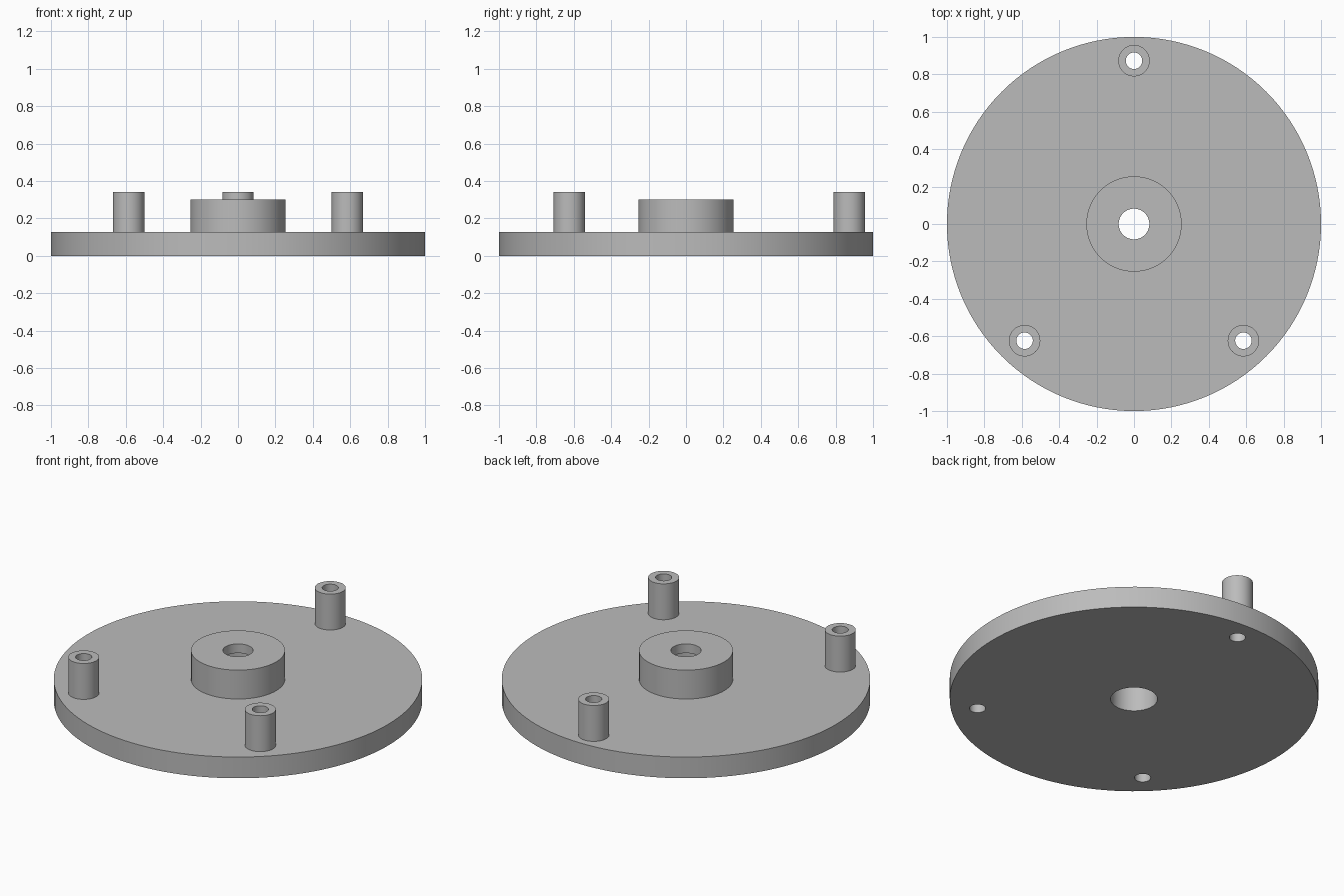
import bpy
import bmesh
from math import pi
from mathutils import Matrix

cube = bpy.data.objects.get("Cube")
if cube:
    bpy.data.objects.remove(cube, do_unlink=True)

PLATE_TOP = 0.127
BORE_RADIUS = 0.127
SCREW_RADIUS = 0.044
POSTS = {"back_post": (0, 0.873), "left_post": (0.585, -0.624), "right_post": (-0.585, -0.624)}

grey = bpy.data.materials.new("machined_grey")
grey.use_nodes = True
grey.diffuse_color = (0.5, 0.5, 0.5, 1)
grey.node_tree.nodes["Principled BSDF"].inputs["Base Color"].default_value = (0.5, 0.5, 0.5, 1)


def add_object(name, bm, location=(0, 0, 0)):
    bmesh.ops.recalc_face_normals(bm, faces=bm.faces)
    mesh = bpy.data.meshes.new(name)
    bm.to_mesh(mesh)
    bm.free()
    mesh.materials.append(grey)
    obj = bpy.data.objects.new(name, mesh)
    obj.location = location
    bpy.context.collection.objects.link(obj)
    return obj


def smooth(obj):
    bpy.ops.object.select_all(action='DESELECT')
    obj.select_set(True)
    bpy.context.view_layer.objects.active = obj
    bpy.ops.object.shade_smooth_by_angle(angle=pi / 6)


def cylinder(name, radius, bottom, top, location=(0, 0, 0), segments=64):
    bm = bmesh.new()
    bmesh.ops.create_cone(bm, cap_ends=True, segments=segments, radius1=radius, radius2=radius,
                          depth=top - bottom, matrix=Matrix.Translation((0, 0, (bottom + top) / 2)))
    return add_object(name, bm, location)


def lathe(name, profile, location=(0, 0, 0), segments=64):
    bm = bmesh.new()
    verts = [bm.verts.new((r, 0, z)) for r, z in profile]
    edges = [bm.edges.new(pair) for pair in zip(verts, verts[1:])]
    bmesh.ops.spin(bm, geom=verts + edges, cent=(0, 0, 0), axis=(0, 0, 1),
                   angle=2 * pi, steps=segments, use_duplicate=False)
    bmesh.ops.remove_doubles(bm, verts=bm.verts, dist=0.0001)
    obj = add_object(name, bm, location)
    # The open tube is oriented by its top rim
    if max(obj.data.polygons, key=lambda p: p.center.z).normal.z < 0:
        obj.data.flip_normals()
    smooth(obj)
    return obj


# Base plate with a central bore and three screw holes
plate = cylinder("base_plate", 1.0, 0, PLATE_TOP, segments=128)
cutters = [cylinder("bore_cutter", BORE_RADIUS, -0.1, 0.3)]
for name, (x, y) in POSTS.items():
    cutters.append(cylinder(name + "_hole_cutter", SCREW_RADIUS, -0.1, 0.3, (x, y, 0)))
bpy.context.view_layer.objects.active = plate
for cutter in cutters:
    cut = plate.modifiers.new(cutter.name, 'BOOLEAN')
    cut.operation = 'DIFFERENCE'
    cut.solver = 'EXACT'
    cut.object = cutter
    bpy.ops.object.modifier_apply(modifier=cut.name)
for cutter in cutters:
    bpy.data.objects.remove(cutter, do_unlink=True)
smooth(plate)

# Central hub, counterbored from below with a thin lip on top
lathe("central_hub", [(0.255, PLATE_TOP), (0.255, 0.3), (0.082, 0.3), (0.082, 0.245),
                      (BORE_RADIUS, 0.245), (BORE_RADIUS, PLATE_TOP)])

# Hollow standoff posts
for name, (x, y) in POSTS.items():
    lathe(name, [(0.084, PLATE_TOP), (0.084, 0.342),
                 (SCREW_RADIUS, 0.342), (SCREW_RADIUS, PLATE_TOP)], (x, y, 0))
